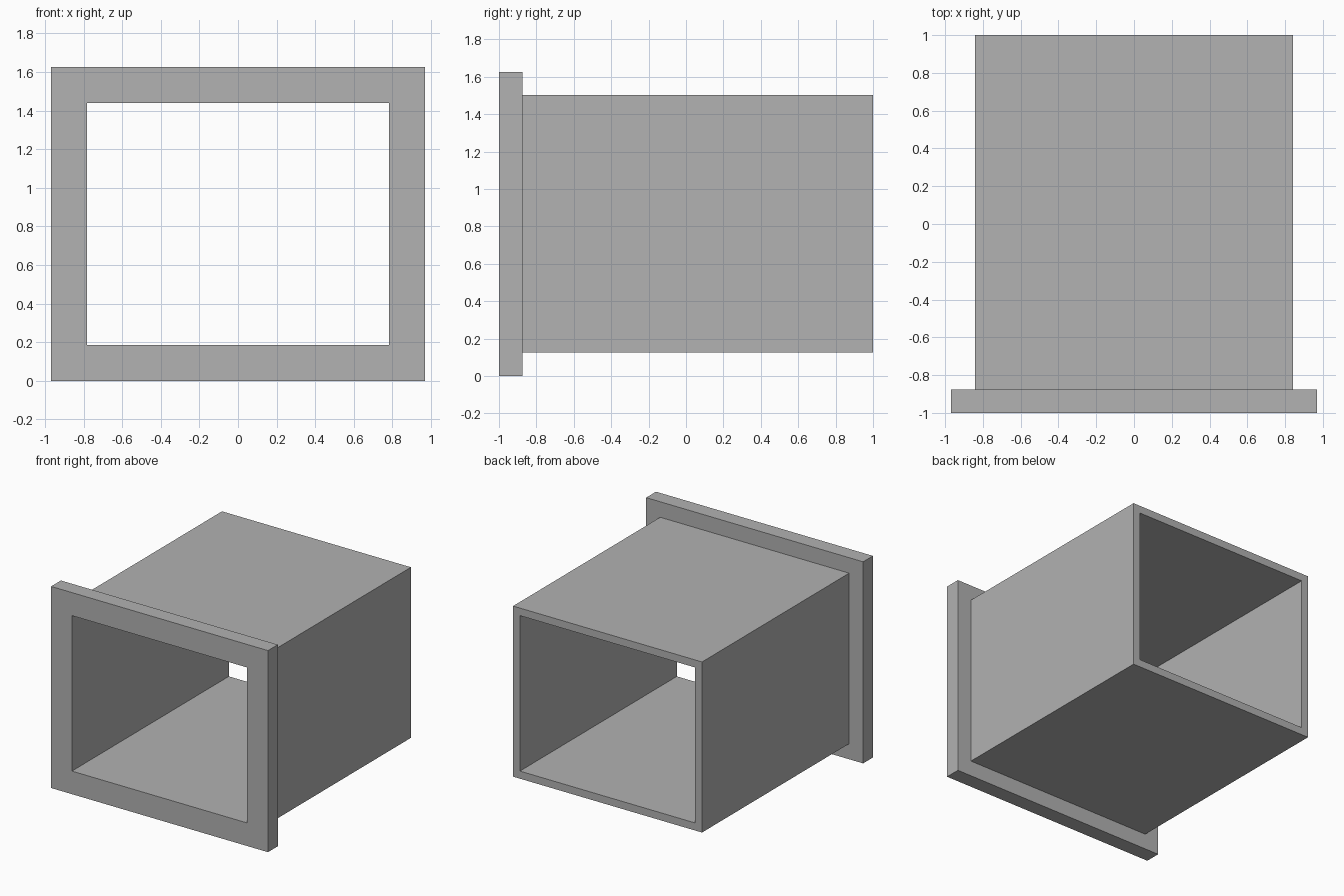
import bpy
import bmesh

cube = bpy.data.objects.get("Cube")
if cube:
    bpy.data.objects.remove(cube, do_unlink=True)

# Single plain grey
grey = bpy.data.materials.new("plain grey")
grey.use_nodes = True
colour = (0.445, 0.445, 0.445, 1)
grey.diffuse_color = colour
grey.node_tree.nodes["Principled BSDF"].inputs["Base Color"].default_value = colour

HALF_WIDTH, HEIGHT = 0.968, 1.626
FRONT, FLANGE_BACK, BACK = -1.0, -0.875, 1.0
TUBE_INSET, BORE_INSET = 0.125, 0.186


def rectangle(bm, inset, y):
    """Ring of four corners, inset from the flange outline."""
    x, low, high = HALF_WIDTH - inset, inset, HEIGHT - inset
    return [bm.verts.new((cx, y, cz))
            for cx, cz in ((-x, low), (x, low), (x, high), (-x, high))]


# Flanged rectangular sleeve: wall section carried round the opening
section = [(0, FRONT), (0, FLANGE_BACK), (TUBE_INSET, FLANGE_BACK),
           (TUBE_INSET, BACK), (BORE_INSET, BACK), (BORE_INSET, FRONT)]
bm = bmesh.new()
rings = [rectangle(bm, inset, y) for inset, y in section]
for ring, following in zip(rings, rings[1:] + rings[:1]):
    for i in range(4):
        j = (i + 1) % 4
        bm.faces.new((ring[i], ring[j], following[j], following[i]))
bmesh.ops.recalc_face_normals(bm, faces=bm.faces)

mesh = bpy.data.meshes.new("flanged_sleeve")
bm.to_mesh(mesh)
bm.free()
mesh.materials.append(grey)
sleeve = bpy.data.objects.new("flanged_sleeve", mesh)
bpy.context.collection.objects.link(sleeve)
